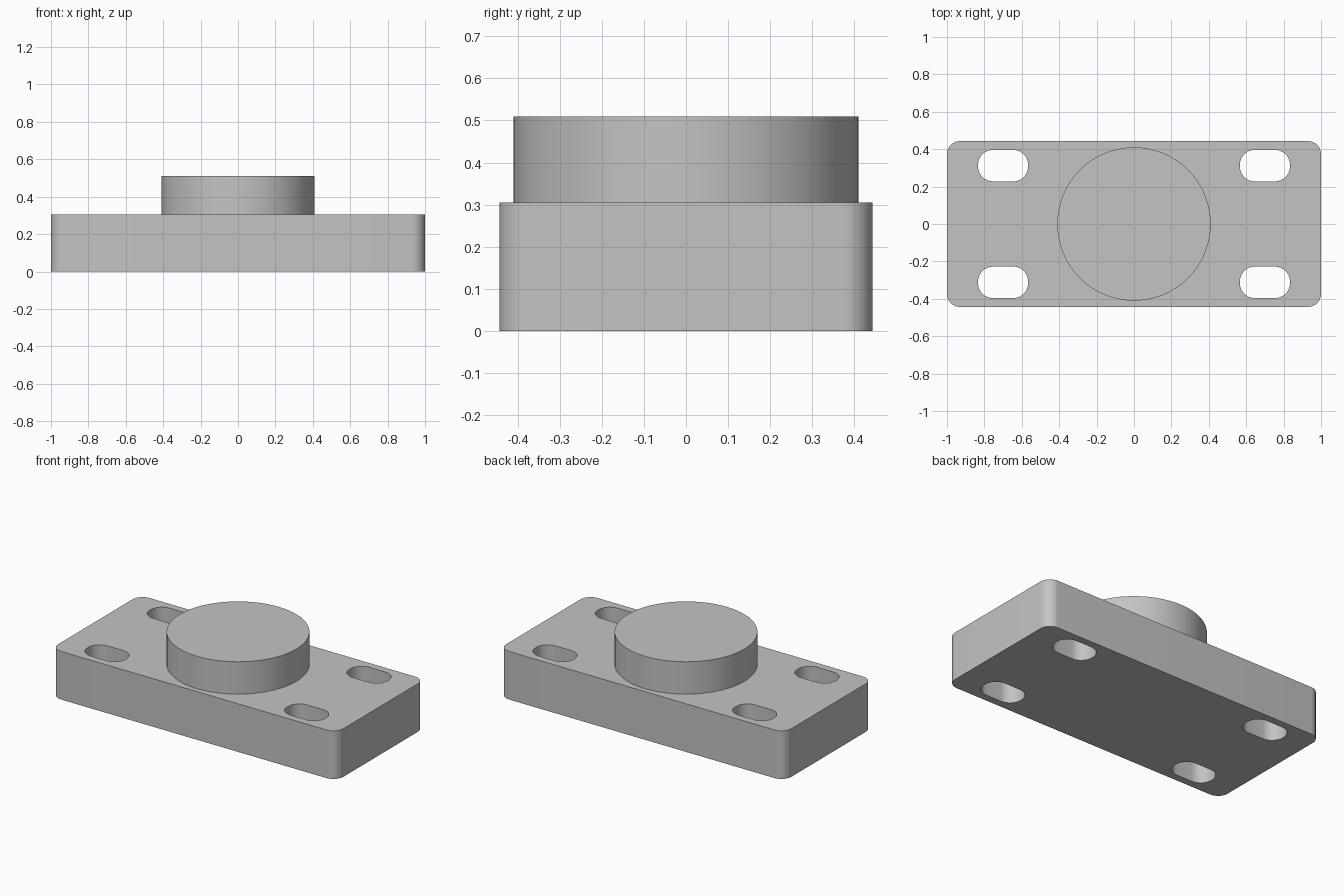
import bpy, bmesh
from math import sin, cos, pi

cube = bpy.data.objects.get("Cube")
if cube:
    bpy.data.objects.remove(cube, do_unlink=True)

# Single flat grey
grey = bpy.data.materials.new("grey")
grey.use_nodes = True
colour = (0.55, 0.55, 0.55, 1)
grey.diffuse_color = colour
grey.node_tree.nodes["Principled BSDF"].inputs["Base Color"].default_value = colour

PLATE_TOP, BOSS_TOP = 0.305, 0.51


def rounded_rect(cx, cy, hx, hy, r, steps=12):
    """Outline of a rectangle with rounded corners, counter-clockwise."""
    pts = []
    for i, (sx, sy) in enumerate([(1, 1), (-1, 1), (-1, -1), (1, -1)]):
        for k in range(steps + 1):
            a = (i + k / steps) * pi / 2
            pts.append((cx + sx * (hx - r) + r * cos(a),
                        cy + sy * (hy - r) + r * sin(a)))
    return pts


def circle(r, n=96):
    return [(r * cos(2 * pi * k / n), r * sin(2 * pi * k / n)) for k in range(n)]


def extrude(name, outlines, z0, z1):
    """Extrude filled outlines; inner outlines become through holes."""
    curve = bpy.data.curves.new(name + "_profile", "CURVE")
    curve.dimensions = "2D"
    curve.fill_mode = "BOTH"
    curve.extrude = (z1 - z0) / 2
    for pts in outlines:
        spline = curve.splines.new("POLY")
        spline.points.add(len(pts) - 1)
        for p, (x, y) in zip(spline.points, pts):
            p.co = (x, y, 0, 1)
        spline.use_cyclic_u = True
    helper = bpy.data.objects.new(name + "_profile", curve)
    bpy.context.collection.objects.link(helper)
    graph = bpy.context.evaluated_depsgraph_get()
    mesh = bpy.data.meshes.new_from_object(helper.evaluated_get(graph))
    bpy.data.objects.remove(helper, do_unlink=True)

    # Weld caps to walls and lift into place
    bm = bmesh.new()
    bm.from_mesh(mesh)
    bmesh.ops.remove_doubles(bm, verts=bm.verts, dist=0.0001)
    bmesh.ops.translate(bm, verts=bm.verts, vec=(0, 0, (z0 + z1) / 2))
    bmesh.ops.recalc_face_normals(bm, faces=bm.faces)
    bm.to_mesh(mesh)
    bm.free()
    mesh.name = name
    mesh.materials.clear()
    mesh.materials.append(grey)
    obj = bpy.data.objects.new(name, mesh)
    bpy.context.collection.objects.link(obj)
    bpy.ops.object.select_all(action="DESELECT")
    obj.select_set(True)
    bpy.context.view_layer.objects.active = obj
    bpy.ops.object.shade_smooth_by_angle(angle=pi / 6)
    return obj


# Base plate with four mounting slots
plate = [rounded_rect(0, 0, 1, 0.443, 0.07)]
slots = [rounded_rect(sx * 0.7, sy * 0.312, 0.134, 0.084, 0.08)
         for sx in (-1, 1) for sy in (-1, 1)]
extrude("base_plate", plate + slots, 0, PLATE_TOP)

# Round boss on top
extrude("round_boss", [circle(0.41)], PLATE_TOP, BOSS_TOP)
